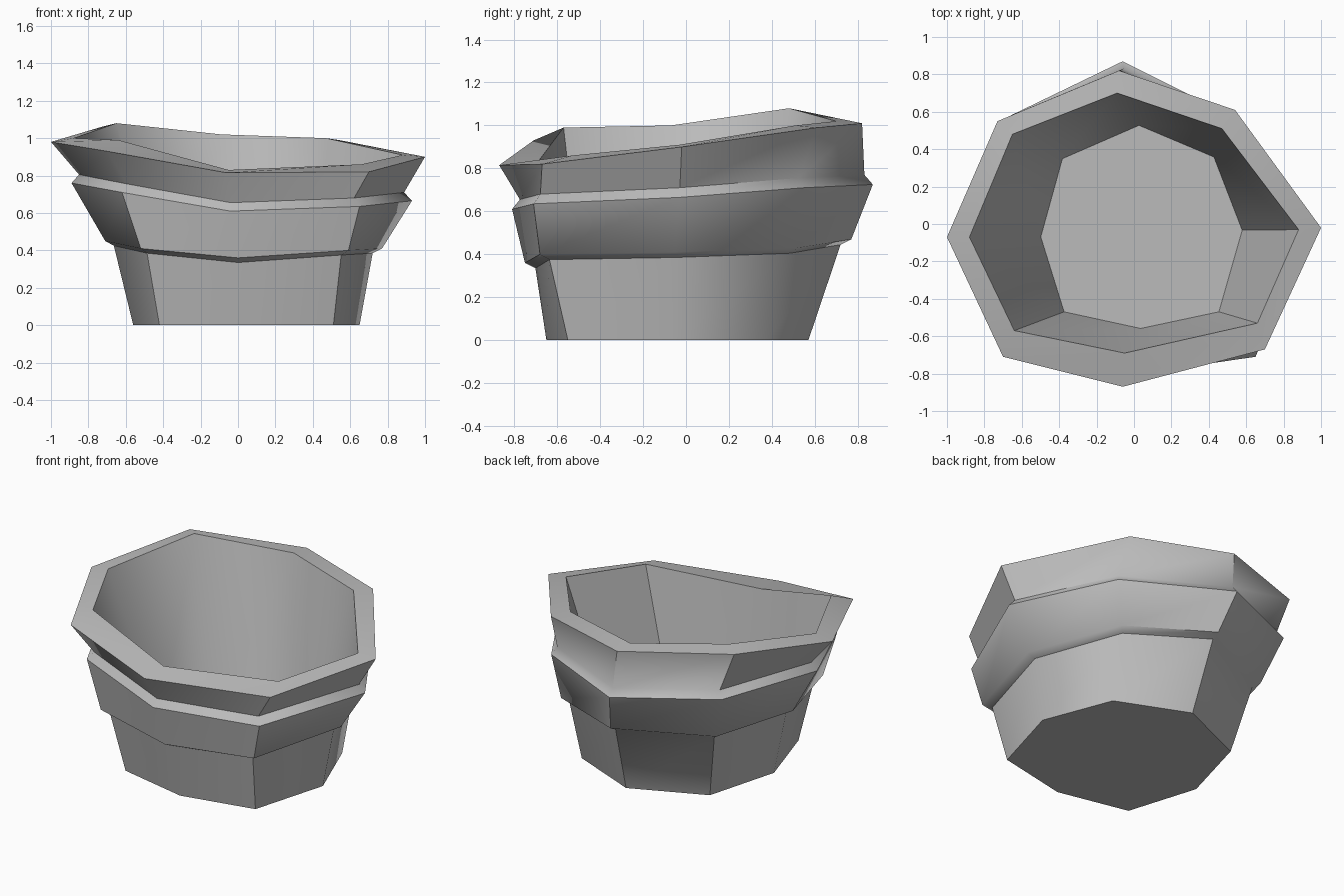
import bpy
import bmesh
import math

cube = bpy.data.objects.get("Cube")
if cube:
    bpy.data.objects.remove(cube, do_unlink=True)

# Single stone colour
stone = bpy.data.materials.new("grey_stone")
stone.use_nodes = True
stone_colour = (0.5, 0.5, 0.5, 1.0)
stone.diffuse_color = stone_colour
stone.node_tree.nodes["Principled BSDF"].inputs["Base Color"].default_value = stone_colour


def outline(xs, ys, zs):
    """Eight-sided ring, starting at the right side and passing the front first."""
    return list(zip(xs, ys, zs))


def resized(ring, scale, rise=0.0, shift=0.0):
    """Copy of a ring, scaled flat, then raised and moved backwards."""
    return [(x * scale, y * scale + shift, z + rise) for x, y, z in ring]


# Irregular hand-cut cross-sections
foot = outline(
    xs=(-.56, -.42, .04, .51, .65, .48, .03, -.43),
    ys=(-.10, -.55, -.65, -.55, -.06, .38, .57, .37),
    zs=(0,) * 8)
shoulder = outline(
    xs=(-.71, -.52, 0, .59, .77, .53, 0, -.56),
    ys=(-.08, -.66, -.75, -.68, -.05, .52, .77, .49),
    zs=(.45, .41, .36, .40, .41, .43, .47, .46))
ledge = outline(
    xs=(-.89, -.62, -.04, .65, .93, .58, -.06, -.66),
    ys=(-.07, -.66, -.81, -.71, -.03, .55, .87, .58),
    zs=(.76, .71, .61, .635, .665, .71, .725, .76))
rim = outline(
    xs=(-1, -.70, -.06, .70, 1, .54, -.08, -.73),
    ys=(-.07, -.71, -.87, -.67, -.02, .61, .82, .55),
    zs=(.98, .93, .815, .82, .90, .99, 1.01, 1.06))
lip = outline(
    xs=(-.88, -.64, -.05, .66, .88, .47, -.09, -.65),
    ys=(-.07, -.57, -.69, -.53, -.03, .51, .70, .48),
    zs=(1, .99, .83, .86, .91, 1, 1.02, 1.08))

# Sequence of rings: up the outside, over the rim and down into the bowl
neck = resized(shoulder, .935, rise=-.025)
groove = resized(ledge, .955, rise=.045)
floor = resized(foot, .89, rise=.1, shift=.02)
rings = [foot, neck, shoulder, ledge, groove, rim, lip, floor]

bm = bmesh.new()
loops = [[bm.verts.new(point) for point in ring] for ring in rings]
for low, high in zip(loops, loops[1:]):
    for i in range(len(low)):
        j = (i + 1) % len(low)
        bm.faces.new((low[i], low[j], high[j], high[i]))

# Underside and bowl floor
bm.faces.new(reversed(loops[0]))
bm.faces.new(loops[-1])

mesh = bpy.data.meshes.new("stone_bowl")
bm.to_mesh(mesh)
bm.free()
mesh.materials.append(stone)
bowl = bpy.data.objects.new("stone_bowl", mesh)
bpy.context.collection.objects.link(bowl)

# Soft corners around the sides, crisp edges at rim, ledge and foot
bpy.ops.object.select_all(action="DESELECT")
bowl.select_set(True)
bpy.context.view_layer.objects.active = bowl
bpy.ops.object.shade_smooth_by_angle(angle=math.radians(45))
